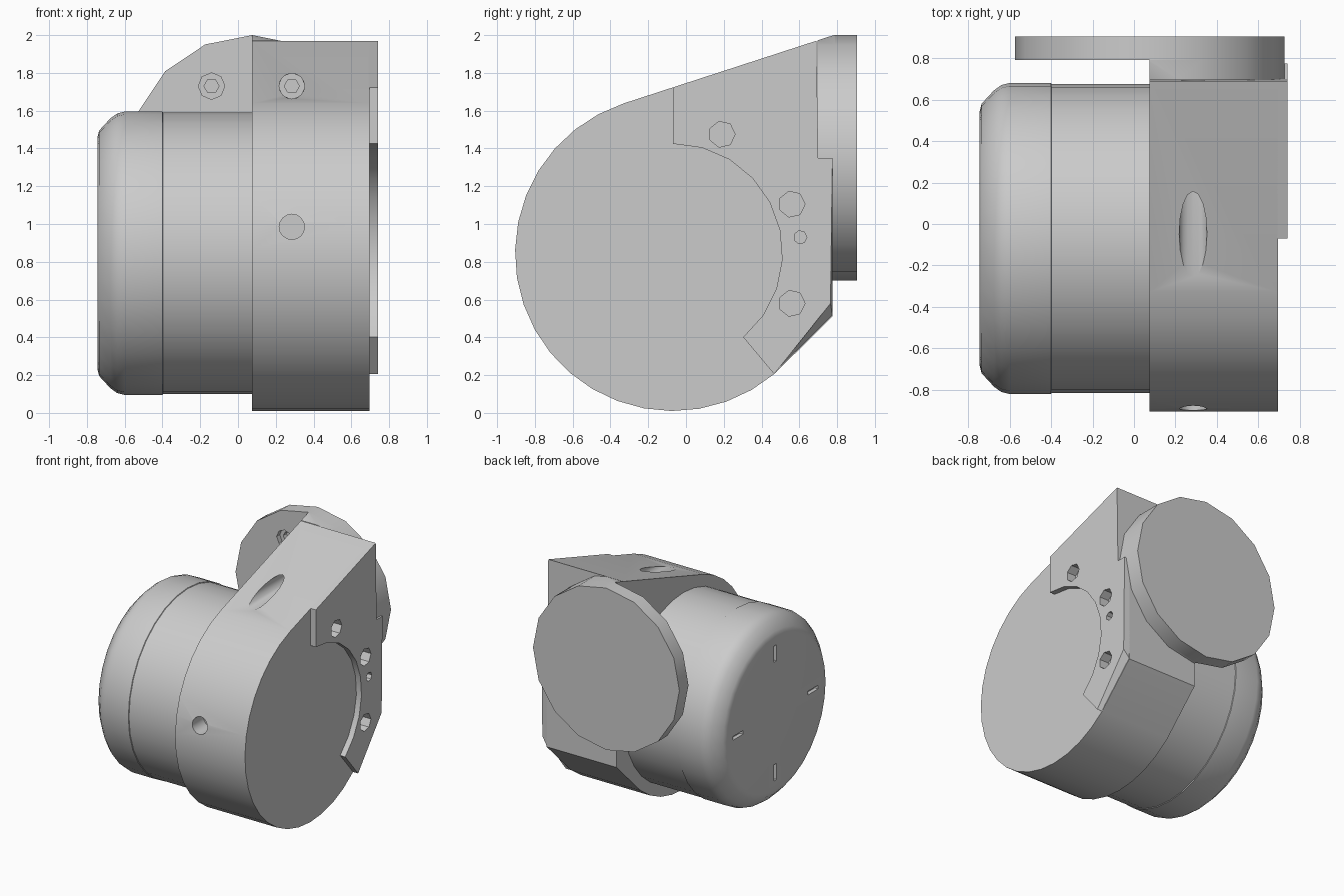
import bpy, bmesh
from math import sin, cos, pi, radians
from mathutils import Matrix

cube = bpy.data.objects.get("Cube")
if cube:
    bpy.data.objects.remove(cube)

metal = bpy.data.materials.new("light_grey_metal")
metal.use_nodes = True
GREY = (0.6, 0.6, 0.6, 1)
metal.diffuse_color = GREY
metal.node_tree.nodes["Principled BSDF"].inputs["Base Color"].default_value = GREY

CY, CZ = -0.07, 0.845      # drum axis
DX, DZ = 0.075, 1.35       # mounting disc axis


def arc(cx, cy, r, a0, a1, n):
    """n + 1 points along an arc, angles in degrees."""
    return [(cx + r * cos(radians(a0 + (a1 - a0) * i / n)),
             cy + r * sin(radians(a0 + (a1 - a0) * i / n))) for i in range(n + 1)]


def circle(cx, cy, r, n):
    return arc(cx, cy, r, 0, 360, n)[:-1]


def finish(name, bm):
    bmesh.ops.recalc_face_normals(bm, faces=bm.faces)
    mesh = bpy.data.meshes.new(name)
    bm.to_mesh(mesh)
    bm.free()
    mesh.materials.append(metal)
    ob = bpy.data.objects.new(name, mesh)
    bpy.context.collection.objects.link(ob)
    return ob


def prism(name, pts, axis, lo, hi):
    """Extrude a profile: (y, z) points along x, or (x, z) points along y."""
    bm = bmesh.new()

    def ring(d):
        return [bm.verts.new((d, a, b) if axis == "x" else (a, d, b)) for a, b in pts]
    low, high = ring(lo), ring(hi)
    bm.faces.new(low)
    bm.faces.new(high)
    for i in range(len(pts)):
        j = (i + 1) % len(pts)
        bm.faces.new((low[i], low[j], high[j], high[i]))
    return finish(name, bm)


def select(ob):
    bpy.ops.object.select_all(action="DESELECT")
    ob.select_set(True)
    bpy.context.view_layer.objects.active = ob


def cut(ob, cutter):
    """Subtract the cutter and discard it."""
    mod = ob.modifiers.new("cut", "BOOLEAN")
    mod.operation, mod.solver, mod.object = "DIFFERENCE", "EXACT", cutter
    select(ob)
    bpy.ops.object.modifier_apply(modifier=mod.name)
    bpy.data.objects.remove(cutter)


def smooth(ob, angle=30):
    select(ob)
    bpy.ops.object.shade_smooth_by_angle(angle=radians(angle))


# Drum: lathed profile with rounded end and a fine seam
drum_profile = [(-0.745, 0), (-0.745, 0.61), (-0.735, 0.65), (-0.675, 0.715),
                (-0.64, 0.74), (-0.6, 0.75), (-0.4, 0.75), (-0.397, 0.745),
                (0.12, 0.745), (0.12, 0)]
bm = bmesh.new()
verts = [bm.verts.new((x, CY, CZ + r)) for x, r in drum_profile]
edges = [bm.edges.new(p) for p in zip(verts, verts[1:])]
bmesh.ops.spin(bm, geom=verts + edges, cent=(0, CY, CZ), axis=(1, 0, 0),
               angle=2 * pi, steps=32, use_duplicate=False)
bmesh.ops.remove_doubles(bm, verts=bm.verts, dist=0.0005)
drum = finish("drum", bm)

# Four radial slots in the drum end
for k in range(4):
    bm = bmesh.new()
    bmesh.ops.create_cube(bm, size=1, matrix=Matrix.Translation((0, CY, CZ))
                          @ Matrix.Rotation(k * pi / 2, 4, "X")
                          @ Matrix.Translation((-0.745, 0, 0.476))
                          @ Matrix.Diagonal((0.06, 0.03, 0.13, 1)))
    cut(drum, finish("slot_cutter", bm))
smooth(drum)

# Bracket: round housing with a tangent ramp, a flat back and a stepped top
SLOPE = 0.325
top_y, top_z = arc(CY, CZ, 0.835, 108, 108, 1)[0]


def ramp(y):
    return top_z + (y - top_y) * SLOPE


back_edge = [(0.775, 0.51), (0.775, DZ), (0.7, DZ), (0.69, ramp(0.69))]
bracket = prism("bracket", arc(CY, CZ, 0.835, 108, 310, 20) + back_edge,
                "x", 0.075, 0.695)

# Side plate with an arched inner edge
plate = prism("side_plate", arc(CY, CZ, 0.58, 90, -50, 9)
              + arc(CY, CZ, 0.835, -50, -50, 1)[:1] + back_edge + [(CY, ramp(CY))],
              "x", 0.69, 0.74)
for v in plate.data.vertices:      # lower rear corner slopes inward
    if v.co.x > 0.73 and v.co.y > 0.7 and v.co.z < 0.6:
        v.co.y, v.co.z = 0.765, 0.58

# Fixing holes in the side plate
for y, z, r in [(0.19, 1.475, 0.07), (0.56, 1.105, 0.07),
                (0.605, 0.93, 0.035), (0.56, 0.58, 0.07)]:
    for ob in (plate, bracket):
        cut(ob, prism("hole_cutter", circle(y, z, r, 7), "x", 0.66, 0.8))
smooth(plate, 25)

# Mounting disc, and the half-round shoulder joining it to the bracket
disc = prism("mounting_disc", circle(DX, DZ, 0.65, 16), "y", 0.79, 0.905)
shoulder = prism("disc_shoulder", arc(DX, DZ, 0.65, -90, 90, 8), "y", 0.695, 0.79)
cut(shoulder, prism("ramp_cutter", [(0.4, ramp(0.4)), (1, ramp(1)), (1, 3), (0.4, 3)],
                    "x", -1, 1))

# Bolt pockets in the disc
for x in (-0.14, 0.285):
    for z in (1.73, 0.985):
        cut(disc, prism("pocket_cutter", circle(x, z, 0.07, 8), "y", 0.7, 0.83))
        cut(disc, prism("bolt_cutter", circle(x, z, 0.04, 6), "y", 0.7, 0.87))

# Tool access bores through the ramp and the front of the bracket
for ob in (bracket, shoulder):
    cut(ob, prism("bore_cutter", circle(0.285, 1.73, 0.067, 16), "y", -1, 0.83))
cut(bracket, prism("front_bore_cutter", circle(0.285, 0.985, 0.067, 16), "y", -1, -0.75))
for ob in (disc, shoulder, bracket):
    smooth(ob)
